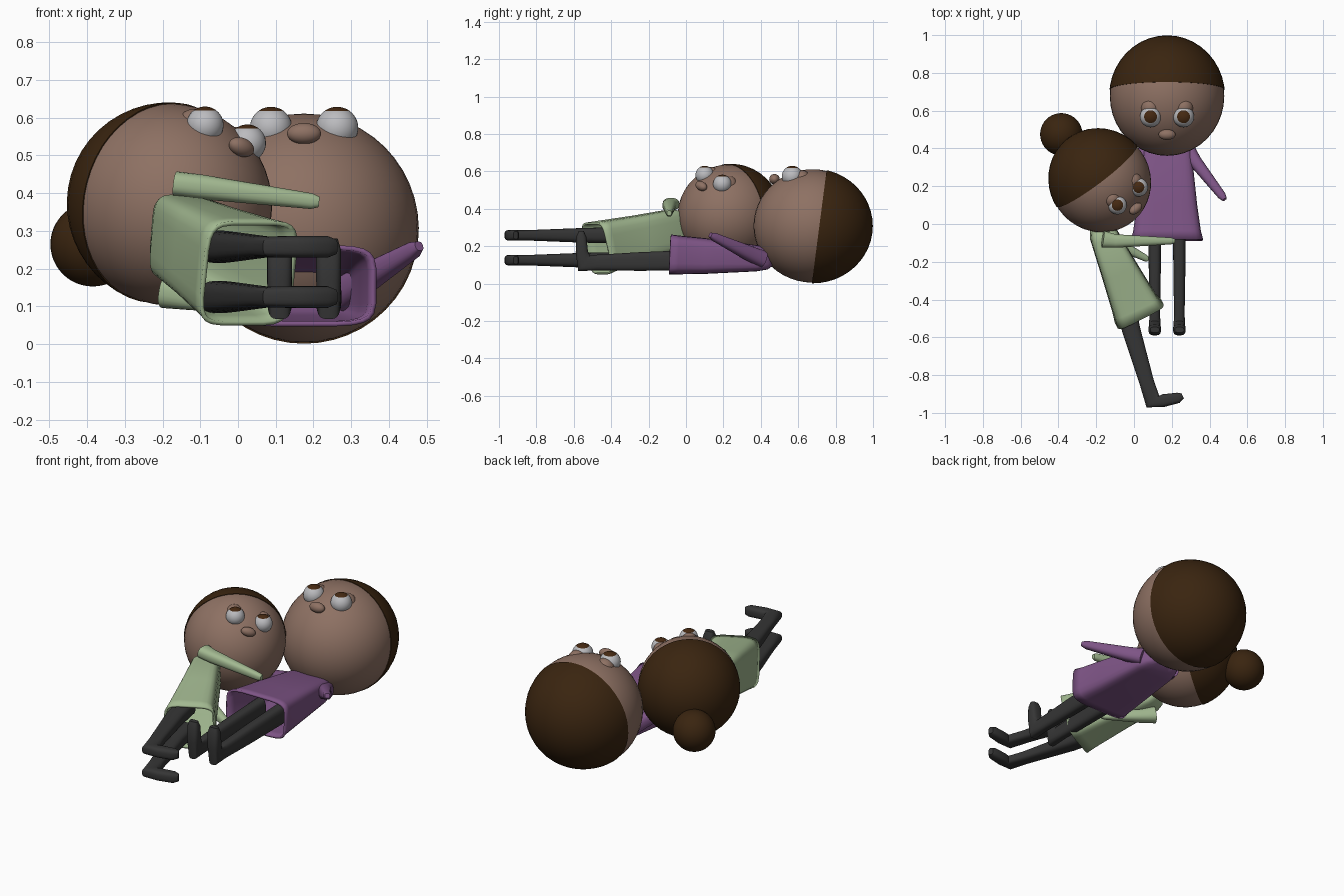
import bpy, bmesh, math
from mathutils import Vector, Matrix

if "Cube" in bpy.data.objects:
    bpy.data.objects.remove(bpy.data.objects["Cube"])


def material(name, rgb):
    m = bpy.data.materials.new(name)
    m.use_nodes = True
    m.diffuse_color = (*rgb, 1)
    bsdf = next(n for n in m.node_tree.nodes if n.type == "BSDF_PRINCIPLED")
    bsdf.inputs["Base Color"].default_value = (*rgb, 1)
    bsdf.inputs["Roughness"].default_value = 0.8
    return m


SKIN = material("skin", (0.27, 0.165, 0.125))
HAIR = material("dark_brown_hair", (0.042, 0.018, 0.005))
WHITE = material("eye_white", (0.5, 0.5, 0.52))
IRIS = material("brown_iris", (0.06, 0.022, 0.006))
GREEN = material("green_cloth", (0.36, 0.48, 0.28))
PURPLE = material("purple_cloth", (0.21, 0.09, 0.24))
CHARCOAL = material("charcoal_legs", (0.036, 0.036, 0.036))


def finish(bm, name, mats, angle=40):
    bmesh.ops.recalc_face_normals(bm, faces=bm.faces)
    me = bpy.data.meshes.new(name)
    bm.to_mesh(me)
    bm.free()
    for m in mats:
        me.materials.append(m)
    ob = bpy.data.objects.new(name, me)
    bpy.context.collection.objects.link(ob)
    bpy.ops.object.select_all(action="DESELECT")
    ob.select_set(True)
    bpy.context.view_layer.objects.active = ob
    bpy.ops.object.shade_smooth_by_angle(angle=math.radians(angle))
    return ob


def ball(name, mat, frame, centre, radii, cut=None):
    """Ellipsoid in a local frame; cut = (point, normal) keeps the normal side."""
    bm = bmesh.new()
    bmesh.ops.create_uvsphere(bm, u_segments=40, v_segments=24, radius=1)
    bmesh.ops.transform(bm, verts=bm.verts,
                        matrix=Matrix.Translation(centre) @ Matrix.Diagonal((*radii, 1)))
    if cut:
        bmesh.ops.bisect_plane(bm, geom=bm.verts[:] + bm.edges[:] + bm.faces[:],
                               plane_co=cut[0], plane_no=cut[1], clear_inner=True)
        bmesh.ops.holes_fill(bm, edges=[e for e in bm.edges if e.is_boundary])
    bmesh.ops.transform(bm, verts=bm.verts, matrix=frame)
    return finish(bm, name, [mat])


def eye(name, centre, r):
    """White ball whose upward cap is the iris."""
    bm = bmesh.new()
    bmesh.ops.create_uvsphere(bm, u_segments=32, v_segments=24, radius=r)
    for f in bm.faces:
        f.material_index = int(f.calc_center_median().z > r * math.cos(math.radians(37)))
    bmesh.ops.translate(bm, verts=bm.verts, vec=centre)
    finish(bm, name, [WHITE, IRIS])


def loft(name, mat, side, sections, power=2.0, open_end=False, n=24):
    """Rounded-box rings along a path; each section is (centre, side radius, depth radius)."""
    bm = bmesh.new()
    pts = [Vector(s[0]) for s in sections]
    rings = []
    for i, (c, ru, rv) in enumerate(sections):
        t = (pts[min(i + 1, len(pts) - 1)] - pts[max(i - 1, 0)]).normalized()
        v = t.cross(Vector(side)).normalized()
        u = v.cross(t)
        ring = []
        for k in range(n):
            a = math.tau * (k + 0.5) / n
            x, y = (math.copysign(abs(w) ** (2 / power), w) for w in (math.cos(a), math.sin(a)))
            ring.append(bm.verts.new(pts[i] + u * ru * x + v * rv * y))
        rings.append(ring)
    for a, b in zip(rings, rings[1:]):
        for k in range(n):
            bm.faces.new((a[k], a[(k + 1) % n], b[(k + 1) % n], b[k]))
    bm.faces.new(rings[-1])
    if not open_end:
        bm.faces.new(rings[0])
    ob = finish(bm, name, [mat], 50)
    if open_end:
        mod = ob.modifiers.new("cloth_thickness", "SOLIDIFY")
        mod.thickness = 0.012
    return ob


def head(who, centre, up, face, scale):
    up, face = Vector(up).normalized(), Vector(face).normalized()
    side = up.cross(face).normalized()
    face = side.cross(up)
    rot = Matrix((side, up, face)).transposed().to_4x4()
    frame = Matrix.Translation(centre) @ rot @ Matrix.Scale(scale, 4)
    radii = Vector((0.303, 0.317, 0.303))
    ball(who + "_head", SKIN, frame, (0, 0, 0), radii)
    ball(who + "_hair", HAIR, frame, (0, 0, 0), radii * 1.012,
         ((0, 0.035, 0), (0, 1, -0.13)))
    ball(who + "_nose", SKIN, frame, (0, -0.205, 0.25), (0.045, 0.028, 0.028))
    for s, label in ((1, "left"), (-1, "right")):
        spot = Vector((s * 0.0875, -0.11, 0.265))
        eye(f"{who}_{label}_eye", frame @ spot, 0.056 * scale)
        ball(f"{who}_{label}_eyelid", SKIN, frame, spot + Vector((0, 0.048, -0.018)),
             (0.052, 0.052, 0.052))


# Heads, and the bun on the smaller figure
head("tall_figure", (0.175, 0.678, 0.308), (0, 1, 0), (0, 0, 1), 1.0)
head("small_figure", (-0.18, 0.23, 0.37), (-0.55, 0.79, 0.27), (0.41, -0.03, 0.91), 0.88)
ball("small_figure_bun", HAIR, Matrix.Identity(4), (-0.385, 0.475, 0.265), (0.112, 0.112, 0.112))

# Tall figure: flared dress, arms and legs mirrored about its own middle
MID = 0.175
loft("tall_figure_dress", PURPLE, (1, 0, 0), [
    ((MID, -0.085, 0.155), 0.192, 0.108),
    ((MID, -0.04, 0.153), 0.18, 0.104),
    ((MID, 0.1, 0.147), 0.16, 0.096),
    ((MID, 0.38, 0.135), 0.13, 0.07),
    ((MID, 0.44, 0.13), 0.11, 0.055),
    ((MID, 0.47, 0.13), 0.06, 0.03)], 5, True)
for s, label in ((1, "left"), (-1, "right")):
    loft(f"tall_figure_{label}_arm", PURPLE, (0, 0, 1), [
        ((MID + s * 0.1, 0.41, 0.13), 0.045, 0.04),
        ((MID + s * 0.15, 0.33, 0.165), 0.04, 0.035),
        ((MID + s * 0.29, 0.15, 0.25), 0.022, 0.022),
        ((MID + s * 0.305, 0.13, 0.26), 0.013, 0.013)], 2.5)
    x = MID + s * 0.065
    loft(f"tall_figure_{label}_leg", CHARCOAL, (1, 0, 0), [
        ((x, 0.05, 0.125), 0.034, 0.055),
        ((x, -0.25, 0.118), 0.032, 0.05),
        ((x, -0.48, 0.112), 0.028, 0.042),
        ((x, -0.545, 0.108), 0.031, 0.052),
        ((x, -0.557, 0.17), 0.033, 0.033),
        ((x, -0.56, 0.25), 0.033, 0.027),
        ((x, -0.56, 0.28), 0.024, 0.014)], 3)

# Small figure: lies on its side, hips stacked one above the other
loft("small_figure_dress", GREEN, (0, 0, 1), [
    ((0.028, -0.475, 0.188), 0.143, 0.138),
    ((0.005, -0.43, 0.2), 0.138, 0.125),
    ((-0.08, -0.24, 0.245), 0.122, 0.098),
    ((-0.16, -0.06, 0.287), 0.112, 0.075),
    ((-0.175, -0.025, 0.295), 0.095, 0.06),
    ((-0.185, 0.0, 0.3), 0.05, 0.03)], 5, True)
loft("small_figure_upper_arm", GREEN, (0, 0, 1), [
    ((-0.165, -0.08, 0.425), 0.033, 0.045),
    ((-0.1, -0.09, 0.417), 0.033, 0.036),
    ((0.195, -0.09, 0.379), 0.021, 0.018),
    ((0.215, -0.09, 0.377), 0.014, 0.012)], 2.5)
loft("small_figure_lower_arm", GREEN, (0, 0, 1), [
    ((-0.19, -0.05, 0.14), 0.045, 0.04),
    ((-0.12, -0.09, 0.125), 0.035, 0.036),
    ((0.06, -0.18, 0.1), 0.021, 0.018),
    ((0.075, -0.19, 0.098), 0.014, 0.012)], 2.5)
for z, slope, label in ((0.258, 0.0, "upper"), (0.125, 0.0, "lower")):
    loft(f"small_figure_{label}_leg", CHARCOAL, (0, 0, 1), [
        ((-0.05, -0.4, z), 0.043, 0.052),
        ((-0.015, -0.56, z), 0.039, 0.049),
        ((0.068, -0.84, z), 0.028, 0.039),
        ((0.1, -0.94, z), 0.028, 0.046),
        ((0.155, -0.935, z), 0.029, 0.034),
        ((0.235, -0.92, z), 0.029, 0.028),
        ((0.258, -0.91, z), 0.02, 0.014)], 3)
